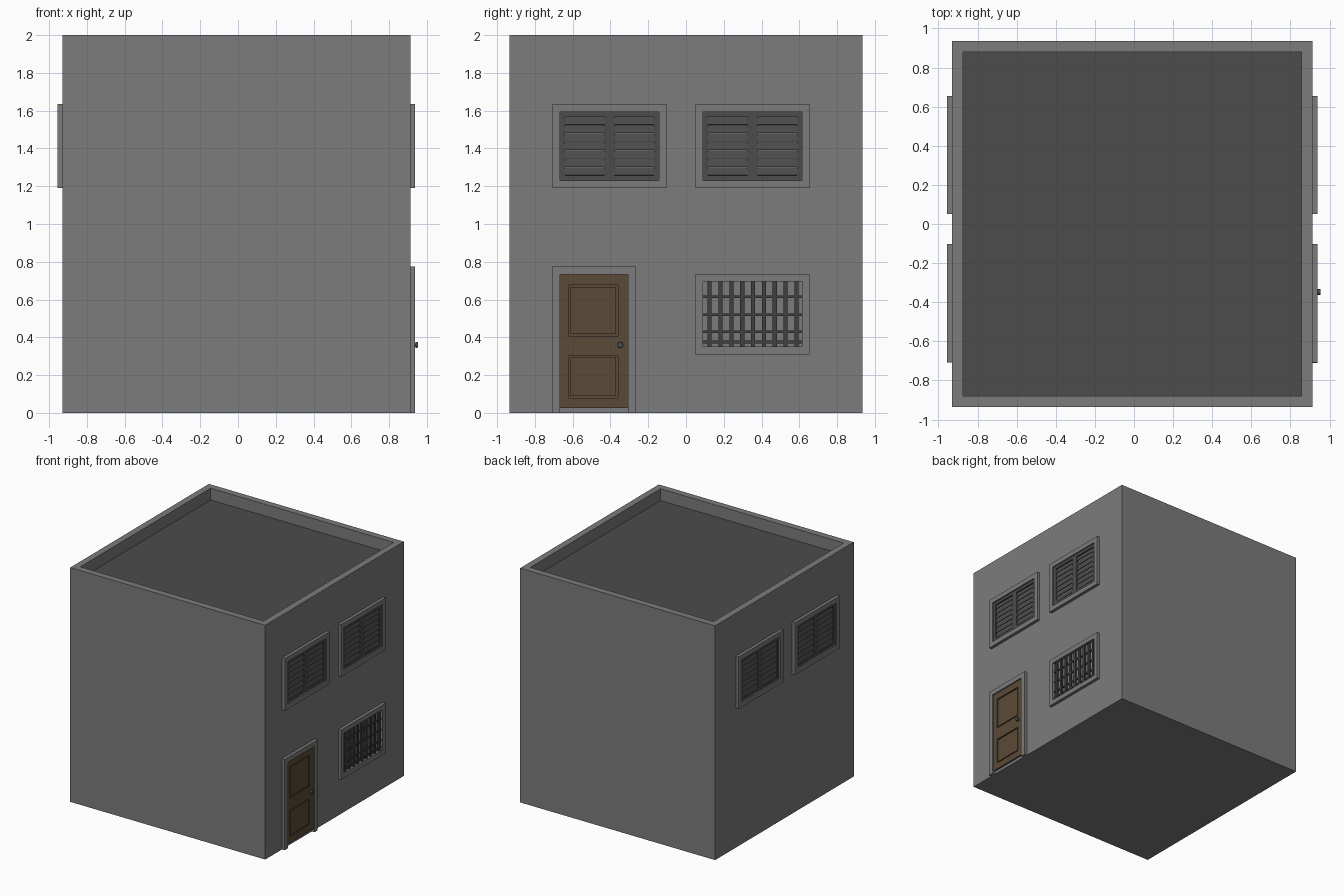
import bpy, bmesh, math
from mathutils import Matrix, Vector

if "Cube" in bpy.data.objects:
    bpy.data.objects.remove(bpy.data.objects["Cube"])

def material(name, rgb):
    m = bpy.data.materials.new(name)
    m.diffuse_color = (*rgb, 1)
    m.use_nodes = True
    m.node_tree.nodes["Principled BSDF"].inputs["Base Color"].default_value = m.diffuse_color
    return m

WALL = material("wall grey", (0.2, 0.2, 0.2))
DARK = material("dark grey", (0.072, 0.072, 0.072))
IRON = material("iron grey", (0.05, 0.05, 0.05))
WOOD = material("brown wood", (0.105, 0.07, 0.038))

XR, XL = 0.912, -0.93   # right and left wall planes

def finish(name, bm, *mats):
    me = bpy.data.meshes.new(name)
    bmesh.ops.recalc_face_normals(bm, faces=bm.faces)
    bm.to_mesh(me)
    bm.free()
    for m in mats:
        me.materials.append(m)
    ob = bpy.data.objects.new(name, me)
    bpy.context.collection.objects.link(ob)
    return ob

def add_box(bm, x, y, z, tilt=0):
    """Box from (min, max) ranges, tilted about its own y axis."""
    c = Vector([(r[0] + r[1]) / 2 for r in (x, y, z)])
    s = [abs(r[1] - r[0]) for r in (x, y, z)]
    bmesh.ops.create_cube(bm, size=1, matrix=Matrix.Translation(c)
                          @ Matrix.Rotation(tilt, 4, 'Y') @ Matrix.Diagonal((*s, 1)))

def depth(side, a, b):
    """x range standing a..b proud of the right (+1) or left (-1) wall."""
    base = XR if side > 0 else XL
    return tuple(sorted((base + side * a, base + side * b)))

def frame(name, side, y, z, w, mat, out, bottom=True, inner=-0.005):
    bm = bmesh.new()
    x = depth(side, inner, out)
    z0 = z[0] + w if bottom else z[0]
    for yy in ((y[0], y[0] + w), (y[1] - w, y[1])):
        add_box(bm, x, yy, (z0, z[1] - w))
    add_box(bm, x, y, (z[1] - w, z[1]))
    if bottom:
        add_box(bm, x, y, (z[0], z[0] + w))
    return finish(name, bm, mat)

# Building with a sunken flat roof inside a parapet
bm = bmesh.new()
add_box(bm, (XL, XR), (-0.935, 0.935), (0, 2))
bm.faces.ensure_lookup_table()
top = max(bm.faces, key=lambda f: f.calc_center_median().z)
bmesh.ops.inset_region(bm, faces=[top], thickness=0.08)
rim = bmesh.ops.extrude_discrete_faces(bm, faces=[top])['faces'][0]
bmesh.ops.translate(bm, verts=rim.verts, vec=(0, 0, -0.1))
rim.material_index = 1
finish("building", bm, WALL, DARK)

# Shuttered windows, upper floor on both sides
def shutter_window(side, y0, y1):
    tag = "right" if side > 0 else "left"
    frame(f"window_frame_{tag}", side, (y0, y1), (1.19, 1.635), 0.041, WALL, 0.026)
    a, b, mid = y0 + 0.041, y1 - 0.041, (y0 + y1) / 2
    for leaf in ((a, mid), (mid, b)):
        frame(f"shutter_frame_{tag}", side, leaf, (1.23, 1.595), 0.026, DARK, 0.014)
        bm = bmesh.new()
        n, lo, hi = 7, 1.256, 1.569
        step = (hi - lo) / n
        for i in range(n):
            zc = lo + (i + 0.5) * step
            add_box(bm, depth(side, 0.004, 0.009), (leaf[0] + 0.026, leaf[1] - 0.026),
                    (zc - step * 0.48, zc + step * 0.48), -side * math.radians(14))
        finish(f"shutter_slats_{tag}", bm, DARK)

for side in (1, -1):
    shutter_window(side, -0.708, -0.102)
    shutter_window(side, 0.05, 0.654)

# Barred window, ground floor
frame("barred_window_frame", 1, (0.05, 0.654), (0.31, 0.736), 0.041, WALL, 0.026)
bm = bmesh.new()
for i in range(9):
    y = 0.125 + i * 0.0575
    add_box(bm, depth(1, 0.002, 0.016), (y - 0.011, y + 0.011), (0.349, 0.697))
for z in (0.375, 0.43, 0.52, 0.615):
    add_box(bm, depth(1, 0.002, 0.012), (0.091, 0.613), (z - 0.007, z + 0.007))
finish("window_bars", bm, IRON)

# Door with two raised panels set in grooves
frame("door_frame", 1, (-0.71, -0.265), (0, 0.775), 0.042, WALL, 0.026, bottom=False)
bm = bmesh.new()
DY, DZ, PY = (-0.668, -0.307), (0.025, 0.733), (-0.622, -0.36)
panels = ((0.08, 0.302), (0.408, 0.677))
slab = depth(1, 0, 0.014)
add_box(bm, depth(1, 0, 0.004), DY, DZ)
add_box(bm, slab, (DY[0], PY[0]), DZ)
add_box(bm, slab, (PY[1], DY[1]), DZ)
for z in ((DZ[0], panels[0][0]), (panels[0][1], panels[1][0]), (panels[1][1], DZ[1])):
    add_box(bm, slab, PY, z)
for p in panels:
    add_box(bm, depth(1, 0, 0.012), (PY[0] + 0.01, PY[1] - 0.01), (p[0] + 0.01, p[1] - 0.01))
finish("door", bm, WOOD)

# Door knob
bm = bmesh.new()
turn = Matrix.Rotation(math.pi / 2, 4, 'Y')
for x, r, d in ((XR + 0.022, 0.008, 0.02), (XR + 0.034, 0.016, 0.014)):
    bmesh.ops.create_cone(bm, cap_ends=True, segments=16, radius1=r, radius2=r * 0.9, depth=d,
                          matrix=Matrix.Translation((x, -0.348, 0.36)) @ turn)
finish("door_knob", bm, DARK)
